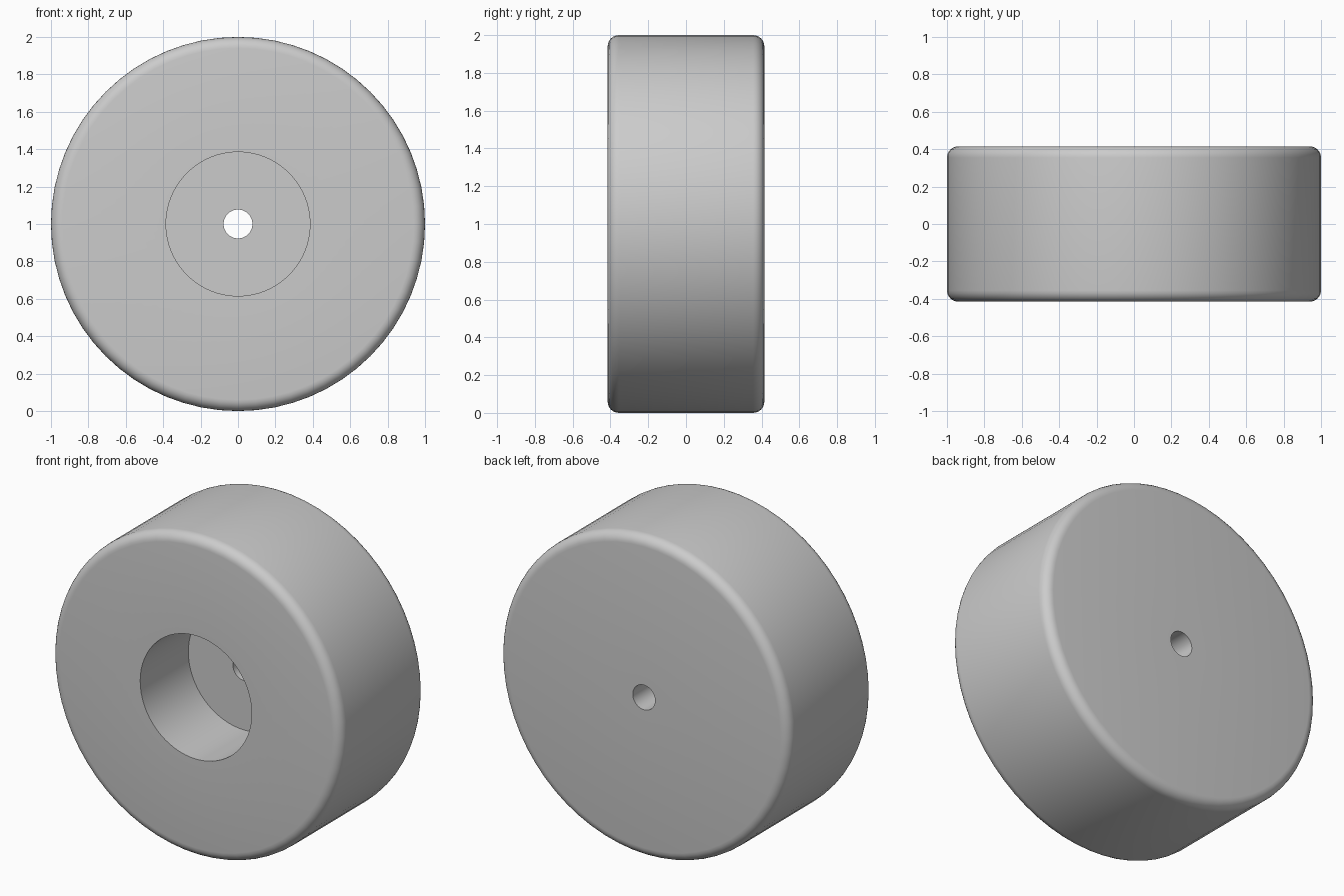
import bpy, bmesh
from math import sin, cos, pi, radians
from mathutils import Vector, Matrix

if "Cube" in bpy.data.objects:
    bpy.data.objects.remove(bpy.data.objects["Cube"])

SIDES = 64
R, HALF, BEVEL = 1.0, 0.415, 0.06      # wheel radius, half width, edge rounding
RECESS_R, FLOOR_Y, BORE_R = 0.385, 0.06, 0.077
STEPS = 6

# Half cross-section as (radius, y), from the bore round to the front recess
profile = [(BORE_R, FLOOR_Y), (RECESS_R, FLOOR_Y), (RECESS_R, -HALF)]
for cy, start in ((-HALF + BEVEL, -pi / 2), (HALF - BEVEL, 0)):
    for i in range(STEPS + 1):
        a = start + i * pi / 2 / STEPS
        profile.append((R - BEVEL + BEVEL * cos(a), cy + BEVEL * sin(a)))
profile.append((BORE_R, HALF))

# Lathe the closed profile around the y axis
bm = bmesh.new()
verts = [bm.verts.new((r, y, 0)) for r, y in profile]
edges = [bm.edges.new((verts[i - 1], verts[i])) for i in range(len(verts))]
bmesh.ops.spin(bm, geom=verts + edges, cent=(0, 0, 0), axis=(0, 1, 0),
               angle=2 * pi, steps=SIDES, use_merge=False)
bmesh.ops.remove_doubles(bm, verts=bm.verts[:], dist=1e-4)
bmesh.ops.recalc_face_normals(bm, faces=bm.faces[:])
bmesh.ops.translate(bm, vec=Vector((0, 0, R)), verts=bm.verts[:])

mesh = bpy.data.meshes.new("wheel")
bm.to_mesh(mesh)
bm.free()
wheel = bpy.data.objects.new("wheel", mesh)
bpy.context.collection.objects.link(wheel)

# Smooth curved walls, keep recess and bore rims sharp
bpy.context.view_layer.objects.active = wheel
wheel.select_set(True)
bpy.ops.object.shade_smooth_by_angle(angle=radians(30))
